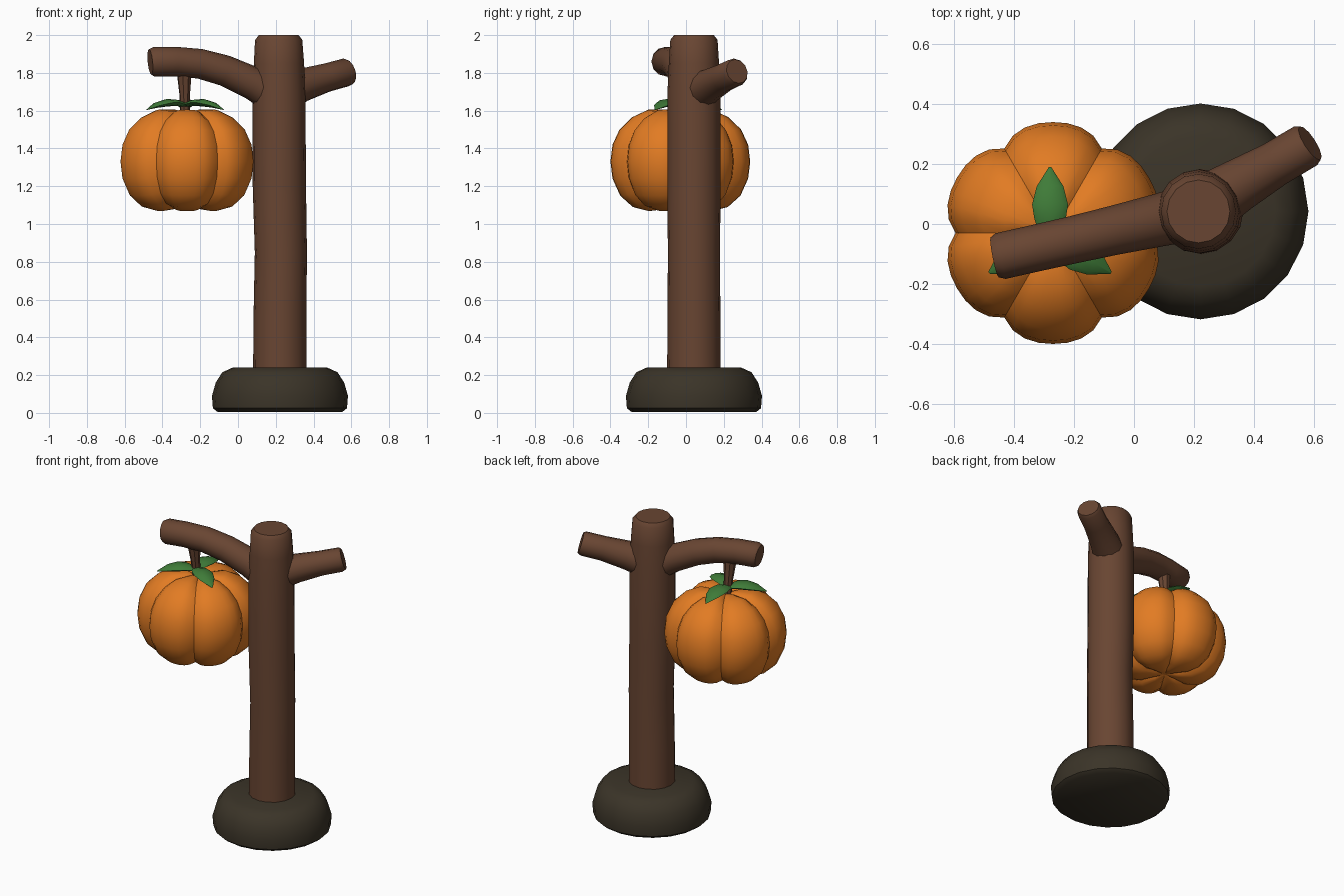
import bpy, bmesh, math
from mathutils import Vector, Matrix

cube = bpy.data.objects.get("Cube")
if cube:
    bpy.data.objects.remove(cube, do_unlink=True)


def material(name, rgb):
    m = bpy.data.materials.new(name)
    m.use_nodes = True
    m.diffuse_color = (*rgb, 1)
    m.node_tree.nodes["Principled BSDF"].inputs["Base Color"].default_value = (*rgb, 1)
    return m


bark = material("brown bark", (0.14, 0.06, 0.032))
soil = material("dark soil", (0.043, 0.034, 0.021))
orange = material("pumpkin orange", (0.76, 0.20, 0.017))
green = material("leaf green", (0.05, 0.20, 0.04))


def finish(bm, name, mat, angle=40):
    bmesh.ops.recalc_face_normals(bm, faces=bm.faces)
    mesh = bpy.data.meshes.new(name)
    bm.to_mesh(mesh)
    bm.free()
    mesh.materials.append(mat)
    ob = bpy.data.objects.new(name, mesh)
    bpy.context.collection.objects.link(ob)
    bpy.ops.object.select_all(action='DESELECT')
    ob.select_set(True)
    bpy.context.view_layer.objects.active = ob
    bpy.ops.object.shade_smooth_by_angle(angle=math.radians(angle))
    return ob


def bridge(bm, rings):
    for a, b in zip(rings, rings[1:]):
        n = len(a)
        for i in range(n):
            j = (i + 1) % n
            bm.faces.new((a[i], a[j], b[j], b[i]))


def loft(name, mat, path, radii, sides, flat=1.0):
    """Capped tube through the path; flat squashes its upright axis."""
    pts = [Vector(p) for p in path]
    axis = (pts[-1] - pts[0]).normalized()
    base_rot = axis.to_track_quat('Z', 'Y')
    bm = bmesh.new()
    rings = []
    for i, (p, r) in enumerate(zip(pts, radii)):
        tangent = pts[min(i + 1, len(pts) - 1)] - pts[max(i - 1, 0)]
        rot = axis.rotation_difference(tangent.normalized()) @ base_rot
        ring = []
        for k in range(sides):
            a = math.tau * k / sides
            ring.append(bm.verts.new(p + rot @ Vector((r * math.cos(a), r * flat * math.sin(a), 0))))
        rings.append(ring)
    bridge(bm, rings)
    bm.faces.new(rings[0])
    bm.faces.new(rings[-1])
    return finish(bm, name, mat)


# Rounded mound under the post
X, Y = 0.222, 0.042
mound = [(0.005, 0.33), (0.025, 0.355), (0.09, 0.36), (0.16, 0.34), (0.215, 0.305), (0.24, 0.25)]
loft("base_mound", soil, [(X, Y, z) for z, r in mound], [r for z, r in mound], 20)

# Slightly wavy post
post = [(0.2, 0.0, 0.142), (0.5, 0.0, 0.14), (0.85, 0.005, 0.138), (1.2, -0.003, 0.141),
        (1.7, -0.005, 0.14), (1.85, -0.005, 0.133), (1.975, -0.007, 0.125), (2.0, -0.007, 0.105)]
loft("post", bark, [(X + dx, Y, z) for z, dx, r in post], [r for z, dx, r in post], 16)

# Long arching branch and short rear branch
loft("long_branch", bark,
     [(0.2, 0.04, 1.67), (0.08, 0.012, 1.745), (-0.07, -0.022, 1.812), (-0.2, -0.052, 1.848),
      (-0.33, -0.081, 1.86), (-0.445, -0.107, 1.86), (-0.465, -0.111, 1.858)],
     [0.095, 0.088, 0.082, 0.079, 0.078, 0.078, 0.068], 12)
loft("short_branch", bark,
     [(0.22, 0.05, 1.69), (0.35, 0.13, 1.738), (0.47, 0.2, 1.775), (0.573, 0.261, 1.803), (0.587, 0.27, 1.808)],
     [0.105, 0.088, 0.076, 0.075, 0.066], 12)

# Ribbed pumpkin: six lobes with creased grooves between
CX, CY, CZ, R = -0.27, -0.03, 1.34, 0.37
profile = [(1.08, 0.2), (1.068, 0.45), (1.09, 0.68), (1.15, 0.86), (1.24, 0.97), (1.33, 1.0),
           (1.42, 0.97), (1.5, 0.87), (1.565, 0.69), (1.605, 0.46), (1.605, 0.2)]
LOBES, STEPS = 6, 8
bm = bmesh.new()
rings = []
for z, f in profile:
    ring = []
    for k in range(LOBES * STEPS):
        t = abs(2 * (k % STEPS) / STEPS - 1)
        groove = 0.12 * t ** 3
        a = math.tau * k / (LOBES * STEPS)
        r = R * f * (1 - groove)
        ring.append(bm.verts.new((CX + r * math.cos(a), CY + r * math.sin(a),
                                  CZ + (z - CZ) * (1 - 0.6 * groove))))
    rings.append(ring)
bridge(bm, rings)
for ring, z in ((rings[0], 1.095), (rings[-1], 1.585)):
    pole = bm.verts.new((CX, CY, z))
    for i, v in enumerate(ring):
        bm.faces.new((v, ring[(i + 1) % len(ring)], pole))
finish(bm, "pumpkin", orange)

# Stem joining pumpkin and branch
loft("pumpkin_stem", bark,
     [(-0.28, -0.035, 1.57), (-0.282, -0.045, 1.68), (-0.285, -0.06, 1.82)],
     [0.026, 0.028, 0.042], 8)

# Three pointed leaves around the stem
leaf = [(0.0, 1.63, 0.03), (0.06, 1.642, 0.052), (0.11, 1.642, 0.06),
        (0.17, 1.63, 0.045), (0.235, 1.605, 0.004)]
for name, deg in (("back_leaf", 90), ("right_leaf", 210), ("left_leaf", 330)):
    turn = Matrix.Rotation(math.radians(deg), 3, 'Z')
    origin = Vector((-0.28, -0.045, 0))
    loft(name, green, [origin + turn @ Vector((d, 0, z)) for d, z, w in leaf],
         [w for d, z, w in leaf], 8, flat=0.33)
